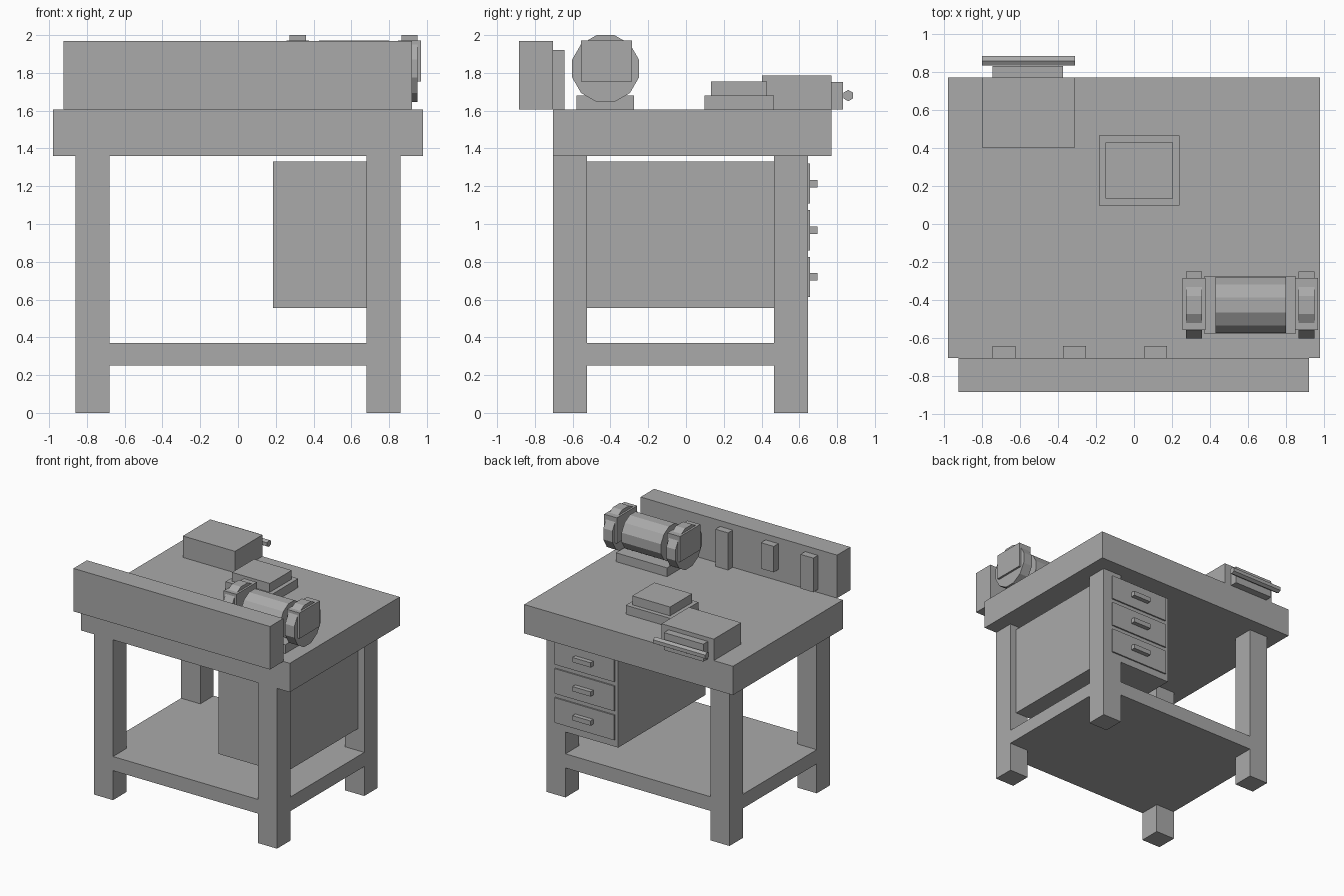
import bpy, bmesh, math
from mathutils import Matrix

cube = bpy.data.objects.get("Cube")
if cube:
    bpy.data.objects.remove(cube, do_unlink=True)

grey = bpy.data.materials.new("plain_grey")
grey.use_nodes = True
colour = (0.4, 0.4, 0.4, 1)
grey.diffuse_color = colour
grey.node_tree.nodes["Principled BSDF"].inputs["Base Color"].default_value = colour


def finish(name, bm):
    mesh = bpy.data.meshes.new(name)
    bm.to_mesh(mesh)
    bm.free()
    mesh.materials.append(grey)
    obj = bpy.data.objects.new(name, mesh)
    bpy.context.collection.objects.link(obj)
    return obj


def box(name, xs, ys, zs):
    """Block given by its low and high limits on each axis."""
    spans = (xs, ys, zs)
    mid = [(a + b) / 2 for a, b in spans]
    size = [b - a for a, b in spans]
    bm = bmesh.new()
    bmesh.ops.create_cube(bm, size=1, matrix=Matrix.Translation(mid) @ Matrix.Diagonal((*size, 1)))
    return finish(name, bm)


def prism(name, xs, y, z, radius, sides, turn=0.0):
    """Flat-sided cylinder lying along x."""
    bm = bmesh.new()
    place = (Matrix.Translation((sum(xs) / 2, y, z))
             @ Matrix.Rotation(turn, 4, 'X') @ Matrix.Rotation(math.pi / 2, 4, 'Y'))
    bmesh.ops.create_cone(bm, cap_ends=True, segments=sides, radius1=radius,
                          radius2=radius, depth=xs[1] - xs[0], matrix=place)
    return finish(name, bm)


# Bench frame
TOP = 1.605
box("bench_top", (-0.98, 0.98), (-0.705, 0.77), (1.36, TOP))
box("lower_shelf", (-0.86, 0.86), (-0.705, 0.645), (0.25, 0.37))
for end, ys in (("front", (-0.705, -0.525)), ("back", (0.465, 0.645))):
    box(f"{end}_left_leg", (0.68, 0.86), ys, (0, 1.36))
    box(f"{end}_right_leg", (-0.86, -0.68), ys, (0, 1.36))

# Drawer cabinet
box("drawer_cabinet", (0.185, 0.80), (-0.525, 0.645), (0.555, 1.33))
for i in range(3):
    z = 0.72 + i * 0.247
    box(f"drawer_front_{i + 1}", (0.215, 0.775), (0.64, 0.657), (z - 0.106, z + 0.106))
    box(f"drawer_handle_{i + 1}", (0.41, 0.58), (0.65, 0.695), (z - 0.02, z + 0.02))

# Tool board with hanging blocks
box("tool_board", (-0.925, 0.92), (-0.885, -0.705), (TOP, 1.97))
for i, (x, low) in enumerate(((0.115, TOP), (-0.313, 1.70), (-0.685, 1.63))):
    box(f"hanging_tool_{i + 1}", (x - 0.06, x + 0.06), (-0.71, -0.643), (low, 1.92))

# Bench grinder
GY, GZ, STEP = -0.426, 1.823, math.pi / 12
box("grinder_base", (0.37, 0.85), (-0.58, -0.274), (TOP, 1.68))
prism("grinder_motor", (0.43, 0.80), GY, GZ, 0.153, 12, STEP)
for side, x in (("right", 0.316), ("left", 0.908)):
    prism(f"grinder_{side}_wheel", (x - 0.043, x + 0.043), GY, GZ, 0.183, 12, STEP)
    box(f"grinder_{side}_guard", (x - 0.06, x + 0.06), (-0.557, -0.285), (1.755, 1.972))

# Stacked plates
box("lower_plate", (-0.185, 0.24), (0.098, 0.465), (TOP, 1.68))
box("upper_plate", (-0.15, 0.205), (0.133, 0.428), (1.68, 1.755))

# Bench vise
box("vise_body", (-0.80, -0.31), (0.403, 0.77), (TOP, 1.787))
box("vise_jaw", (-0.745, -0.375), (0.77, 0.832), (TOP, 1.753))
prism("vise_handle", (-0.80, -0.31), 0.859, 1.68, 0.03, 6, math.pi / 2)
